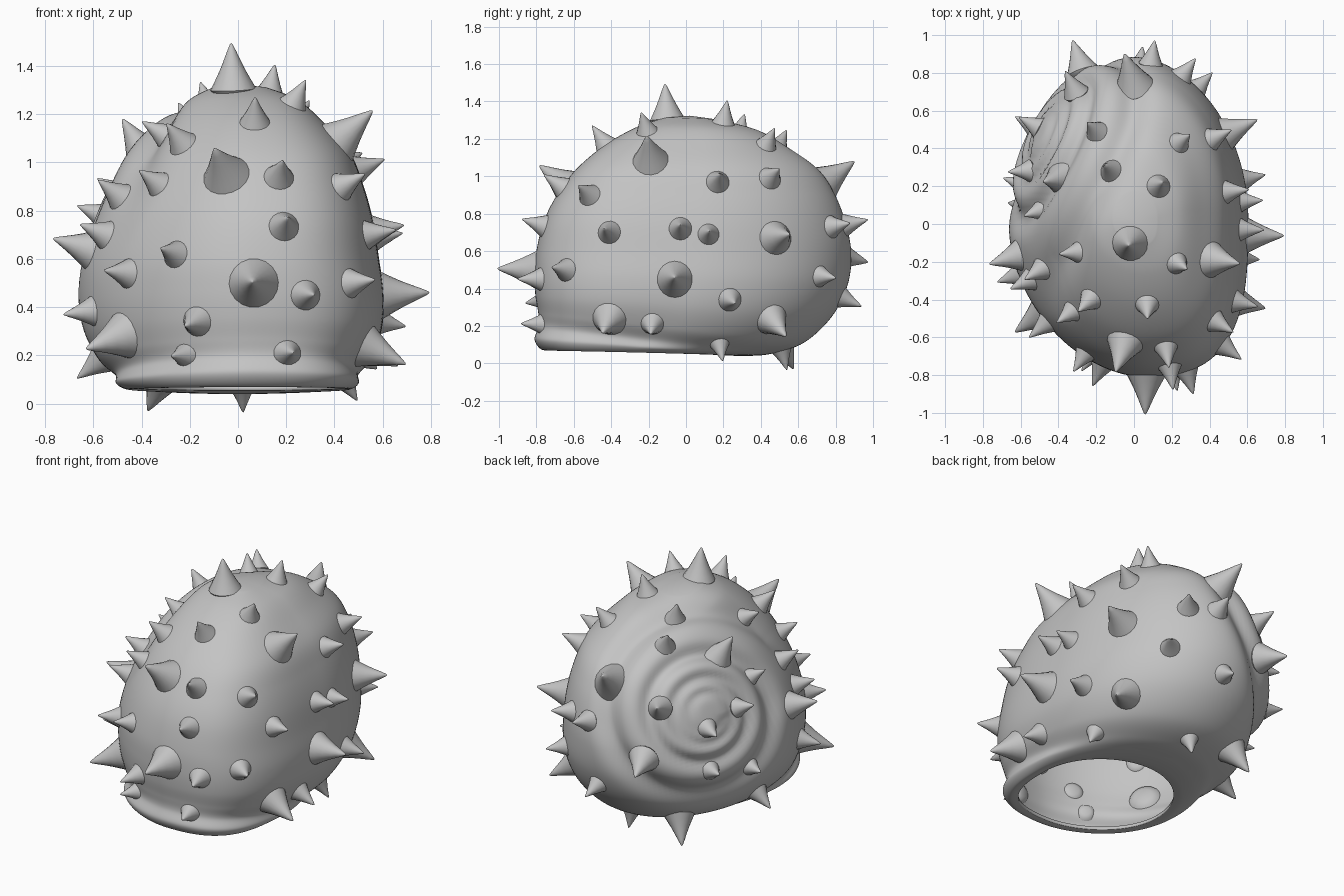
import bpy
import bmesh
import math
from mathutils import Vector
from mathutils.bvhtree import BVHTree

cube = bpy.data.objects.get("Cube")
if cube:
    bpy.data.objects.remove(cube, do_unlink=True)

SEGMENTS = 144      # vertices around the shell
STEPS = 9           # rings between two profile sections
SPIKE_SIDES = 18

# One flat colour
stone = bpy.data.materials.new("matte_grey")
stone.use_nodes = True
GREY = (0.55, 0.55, 0.55, 1.0)
stone.diffuse_color = GREY
stone.node_tree.nodes["Principled BSDF"].inputs["Base Color"].default_value = GREY


def finish(bm, name, angle):
    """Turn a bmesh into a smooth shaded object."""
    mesh = bpy.data.meshes.new(name)
    bm.to_mesh(mesh)
    obj = bpy.data.objects.new(name, mesh)
    bpy.context.collection.objects.link(obj)
    mesh.materials.append(stone)
    bpy.ops.object.select_all(action="DESELECT")
    obj.select_set(True)
    bpy.context.view_layer.objects.active = obj
    bpy.ops.object.shade_smooth_by_angle(angle=math.radians(angle))
    return obj


def catmull(a, b, c, d, t):
    """Smooth interpolation between b and c."""
    return 0.5 * (2 * b + (c - a) * t + (2 * a - 5 * b + 4 * c - d) * t * t
                  + (3 * b - a - 3 * c + d) * t ** 3)


# Shell sections from the mouth rim to the crown:
# left edge, right edge, front edge, back edge, front height, back height
SECTIONS = [
    (-.41, .42, -.72, .13, .07, .055),
    (-.46, .465, -.775, .19, .075, .045),
    (-.505, .50, -.81, .30, .13, .04),
    (-.51, .50, -.785, .45, .20, .05),
    (-.58, .55, -.79, .63, .27, .11),
    (-.64, .595, -.805, .78, .36, .25),
    (-.665, .605, -.81, .865, .47, .42),
    (-.655, .585, -.80, .89, .60, .60),
    (-.605, .56, -.76, .87, .76, .76),
    (-.54, .52, -.69, .82, .90, .91),
    (-.46, .465, -.585, .735, 1.04, 1.04),
    (-.355, .36, -.43, .59, 1.17, 1.15),
    (-.24, .25, -.26, .40, 1.265, 1.25),
    (-.11, .12, -.11, .17, 1.315, 1.305),
]


def smooth_sections():
    last = len(SECTIONS) - 1
    for i in range(last):
        keys = [SECTIONS[max(0, min(last, i + k))] for k in (-1, 0, 1, 2)]
        for s in range(STEPS):
            yield [catmull(*values, s / STEPS) for values in zip(*keys)]
    yield SECTIONS[last]


# Shell skin, lofted ring by ring, with a fuller right front corner
shell = bmesh.new()
rings = []
for left, right, front, back, low, high in smooth_sections():
    ring = []
    depth = (back - front) / 2
    for k in range(SEGMENTS):
        turn = math.tau * k / SEGMENTS
        c, s = math.cos(turn), math.sin(turn)
        fuller = 1 + 0.07 * math.sin(2 * turn) ** 2 if c > 0 > s else 1
        lean = 0.1 * min(0.0, s) ** 2 * depth / 0.85
        ring.append(shell.verts.new((
            (left + right) / 2 + (right - left) / 2 * c * fuller + lean,
            (front + back) / 2 + depth * s * fuller,
            low + (high - low) * (0.5 + 0.5 * s))))
    rings.append(ring)
for lower, upper in zip(rings, rings[1:]):
    for k in range(SEGMENTS):
        n = (k + 1) % SEGMENTS
        shell.faces.new((lower[k], lower[n], upper[n], upper[k]))
crown = shell.verts.new((0.0, 0.02, 1.324))
for k in range(SEGMENTS):
    shell.faces.new((rings[-1][k], rings[-1][(k + 1) % SEGMENTS], crown))
shell.normal_update()

# Frame of the coiled side: the coil axis and two directions across it
CENTRE = Vector((0, 0, 0.74))
AXIS = Vector((-.544, .725, .42)).normalized()
ACROSS = Vector((0, 0, 1)).cross(AXIS).normalized()
ABOVE = AXIS.cross(ACROSS)
APEX = (0.12, -0.24)


def groove_depth(vert):
    """Depth of the spiral seam between the whorls at a vertex."""
    facing = max(0.0, min(1.0, (vert.normal.dot(AXIS) - 0.1) * 3))
    offset = vert.co - CENTRE
    a = offset.dot(ACROSS) - APEX[0]
    b = offset.dot(ABOVE) - APEX[1]
    a += 0.12 * math.hypot(a, b)
    radius, turn = math.hypot(a, b), math.atan2(b, a) % math.tau
    depth = 0.0
    for whorl in range(4):
        seam = 0.68 * 0.6 ** (turn / math.tau + whorl)
        fade = min(1.0, turn / 0.8) if whorl == 0 else 1.0
        width = 0.02 + 0.08 * seam
        depth += fade * min(0.05, 0.13 * seam) * math.exp(-((radius - seam) / width) ** 2)
    return depth * facing


moves = [(v, v.normal * groove_depth(v)) for v in shell.verts]
for vert, move in moves:
    vert.co -= move
shell.normal_update()
skin = BVHTree.FromBMesh(shell)

body = finish(shell, "spiral_shell", 50)
wall = body.modifiers.new("wall", "SOLIDIFY")
wall.thickness = 0.02
wall.offset = -1

# Spikes, grouped by the side they are seen from: across, up, base radius
X, Y, Z = Vector((1, 0, 0)), Vector((0, 1, 0)), Vector((0, 0, 1))
MIDDLE = Vector((0, 0, 0))
FRONT = [
    (-.05, .95, .10), (.17, .94, .065), (-.33, .91, .06), (.43, .90, .065),
    (.19, .735, .065), (-.26, .62, .06), (-.55, .70, .065), (.065, .50, .105),
    (.28, .45, .065), (-.46, .54, .065), (.47, .50, .065), (-.17, .34, .065),
    (-.48, .28, .10), (-.22, .20, .055), (.205, .21, .06),
]
RIGHT = [
    (-.19, 1.09, .10), (.17, .97, .065), (.45, .99, .065), (-.03, .72, .065),
    (.12, .69, .06), (.48, .67, .095), (-.41, .70, .065), (-.06, .45, .10),
    (.235, .34, .065), (.72, .465, .06), (.46, .23, .09), (-.18, .21, .065),
    (-.41, .235, .095), (.18, .10, .055), (.78, .73, .065),
]
TOP = [
    (0, .735, .11), (-.31, .70, .07), (-.20, .49, .06), (.24, .43, .06),
    (-.12, .28, .065), (.13, .20, .065), (-.39, .24, .09), (-.50, .07, .055),
    (-.30, -.15, .06), (-.02, -.10, .095), (.23, -.21, .06),
    (-.49, -.24, .065), (-.23, -.40, .065), (.07, -.43, .065),
]
COIL = [
    (.28, -.20, .06), (.10, -.32, .06), (.12, -.56, .055), (.35, -.54, .055),
    (-.27, -.49, .09), (.70, -.40, .065),
]
BACK = [(-.09, .74, .065), (-.03, .35, .06)]
LEFT = [(.17, .64, .085), (-.10, .18, .065)]
UNDER = [(-.36, .56, .09), (.02, .53, .055)]

# Each group: spikes, origin, across direction, up direction, outward direction
GROUPS = [
    (FRONT, MIDDLE, X, Z, -Y),
    (RIGHT, MIDDLE, Y, Z, X),
    (TOP, MIDDLE, X, Y, Z),
    (COIL, CENTRE, ACROSS, ABOVE, AXIS),
    (BACK, MIDDLE, -X, Z, Y),
    (LEFT, MIDDLE, -Y, Z, -X),
    (UNDER, MIDDLE, X, Y, -Z),
]

# Thorn outline: radius and height in units of the base radius
THORN = [(.45, -.52), (.82, -.38), (1.0, -.12), (.80, .25), (.58, .68),
         (.38, 1.12), (.20, 1.55), (.06, 1.85)]

spikes = bmesh.new()


def add_spike(base, normal, size):
    turn = Z.rotation_difference(normal)
    loops = []
    for radius, height in THORN:
        loop = []
        for k in range(SPIKE_SIDES):
            t = math.tau * k / SPIKE_SIDES
            point = Vector((radius * math.cos(t), radius * math.sin(t), height))
            loop.append(spikes.verts.new(base + turn @ (point * size)))
        loops.append(loop)
    for lower, upper in zip(loops, loops[1:]):
        for k in range(SPIKE_SIDES):
            n = (k + 1) % SPIKE_SIDES
            spikes.faces.new((lower[k], lower[n], upper[n], upper[k]))
    spikes.faces.new(loops[0][::-1])
    tip = spikes.verts.new(base + normal * size * 1.9)
    for k in range(SPIKE_SIDES):
        spikes.faces.new((loops[-1][k], loops[-1][(k + 1) % SPIKE_SIDES], tip))


for group, origin, across, up, out in GROUPS:
    for a, b, size in group:
        point = origin + across * a + up * b
        base, normal, _, _ = skin.ray_cast(point + out * 3, -out, 3)
        if base is None:
            base, normal, _, _ = skin.find_nearest(point)
        add_spike(base, normal, size)

finish(spikes, "shell_spikes", 40)
